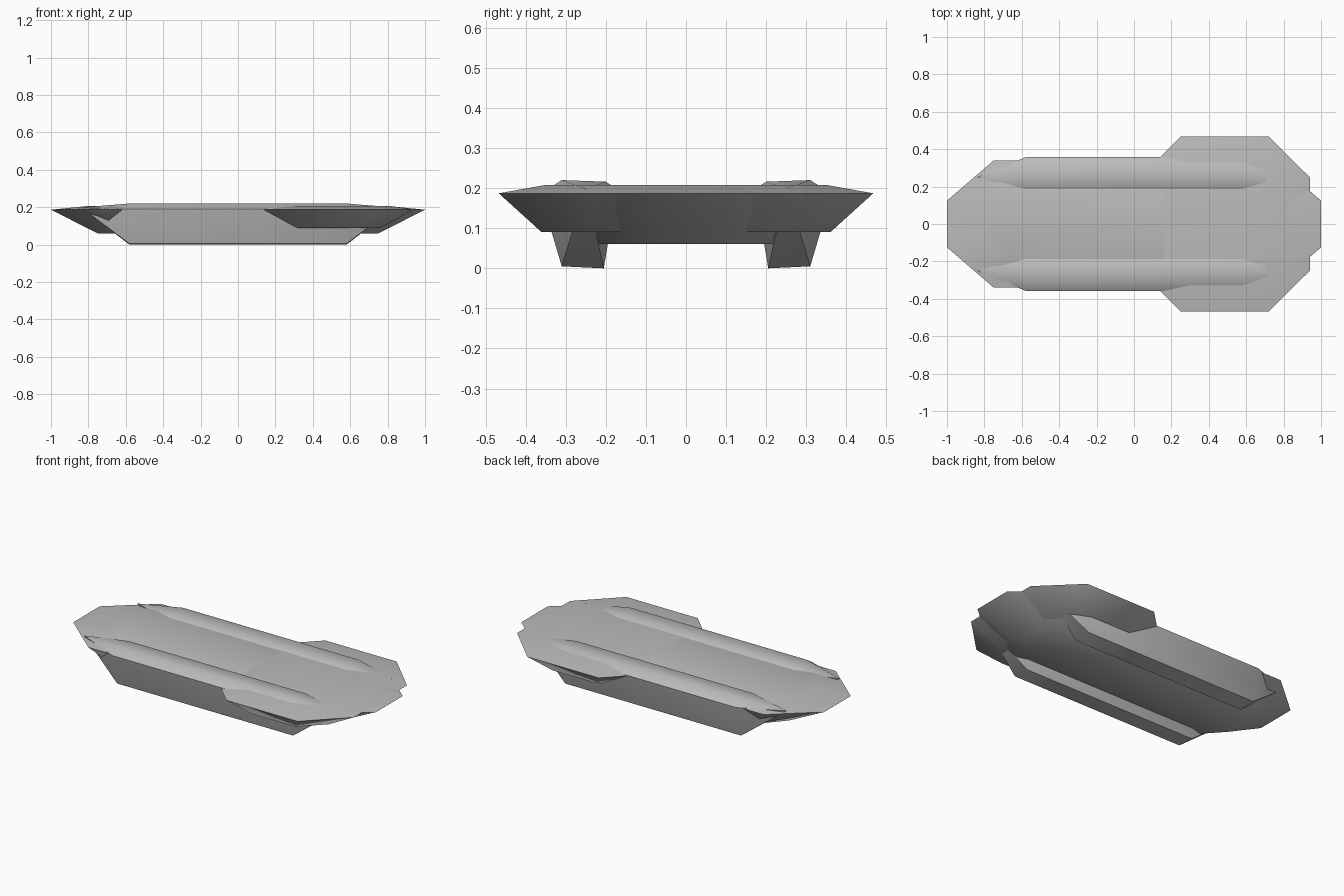
import bpy, bmesh, math

if "Cube" in bpy.data.objects:
    bpy.data.objects.remove(bpy.data.objects["Cube"], do_unlink=True)

grey = bpy.data.materials.new("hull grey")
grey.use_nodes = True
grey.diffuse_color = (0.5, 0.5, 0.5, 1)
grey.node_tree.nodes["Principled BSDF"].inputs["Base Color"].default_value = (0.5, 0.5, 0.5, 1)


def loft(name, rings, mirror=False):
    """Skin a stack of point rings; a one-point ring makes a tip."""
    bm = bmesh.new()
    rows = [[bm.verts.new(p) for p in ring] for ring in rings]
    for a, b in zip(rows, rows[1:]):
        n = max(len(a), len(b))
        for i in range(n):
            j = (i + 1) % n
            corners = [a[i % len(a)], a[j % len(a)], b[j % len(b)], b[i % len(b)]]
            bm.faces.new(list(dict.fromkeys(corners)))
    for row in (rows[0], rows[-1]):
        if len(row) > 2:
            bm.faces.new(row)
    if mirror:
        copy = bmesh.ops.duplicate(bm, geom=bm.verts[:] + bm.edges[:] + bm.faces[:])["geom"]
        for v in copy:
            if isinstance(v, bmesh.types.BMVert):
                v.co.y *= -1
    bmesh.ops.recalc_face_normals(bm, faces=bm.faces[:])
    mesh = bpy.data.meshes.new(name)
    bm.to_mesh(mesh)
    bm.free()
    mesh.materials.append(grey)
    obj = bpy.data.objects.new(name, mesh)
    bpy.context.collection.objects.link(obj)
    bpy.ops.object.select_all(action="DESELECT")
    obj.select_set(True)
    bpy.context.view_layer.objects.active = obj
    bpy.ops.object.shade_smooth_by_angle(angle=math.radians(40))
    return obj


def octagon(cx, end, end_y, side_x, side, z):
    """Octagon: ends at cx +- end, sides at y = +- side."""
    quarter = [(end, end_y), (side_x, side)]
    half = quarter + [(-x, y) for x, y in reversed(quarter)]
    return [(cx + x, y, z) for x, y in half + [(-x, -y) for x, y in half]]


# Central hull with pointed ends
loft("central_hull", [
    octagon(0, 0.75, 0.10, 0.62, 0.245, 0.06),
    octagon(0, 1.0, 0.125, 0.75, 0.34, 0.187),
    octagon(0, 0.80, 0.11, 0.62, 0.30, 0.207),
])

# Wide rear platform
loft("rear_platform", [
    octagon(0.485, 0.275, 0.23, 0.145, 0.36, 0.09),
    octagon(0.485, 0.455, 0.25, 0.235, 0.467, 0.187),
    octagon(0.485, 0.32, 0.20, 0.17, 0.35, 0.208),
])

# Long side rails, each closing to a point at both ends
section = [(0.205, 0), (0.31, 0.005), (0.335, 0.09), (0.357, 0.19),
           (0.31, 0.22), (0.20, 0.216), (0.175, 0.20), (0.19, 0.09)]
loft("side_rails", [
    [(-0.84, 0.25, 0.199)],
    [(-0.58, y, z) for y, z in section],
    [(0.58, y, z) for y, z in section],
    [(0.84, 0.25, 0.199)],
], mirror=True)
